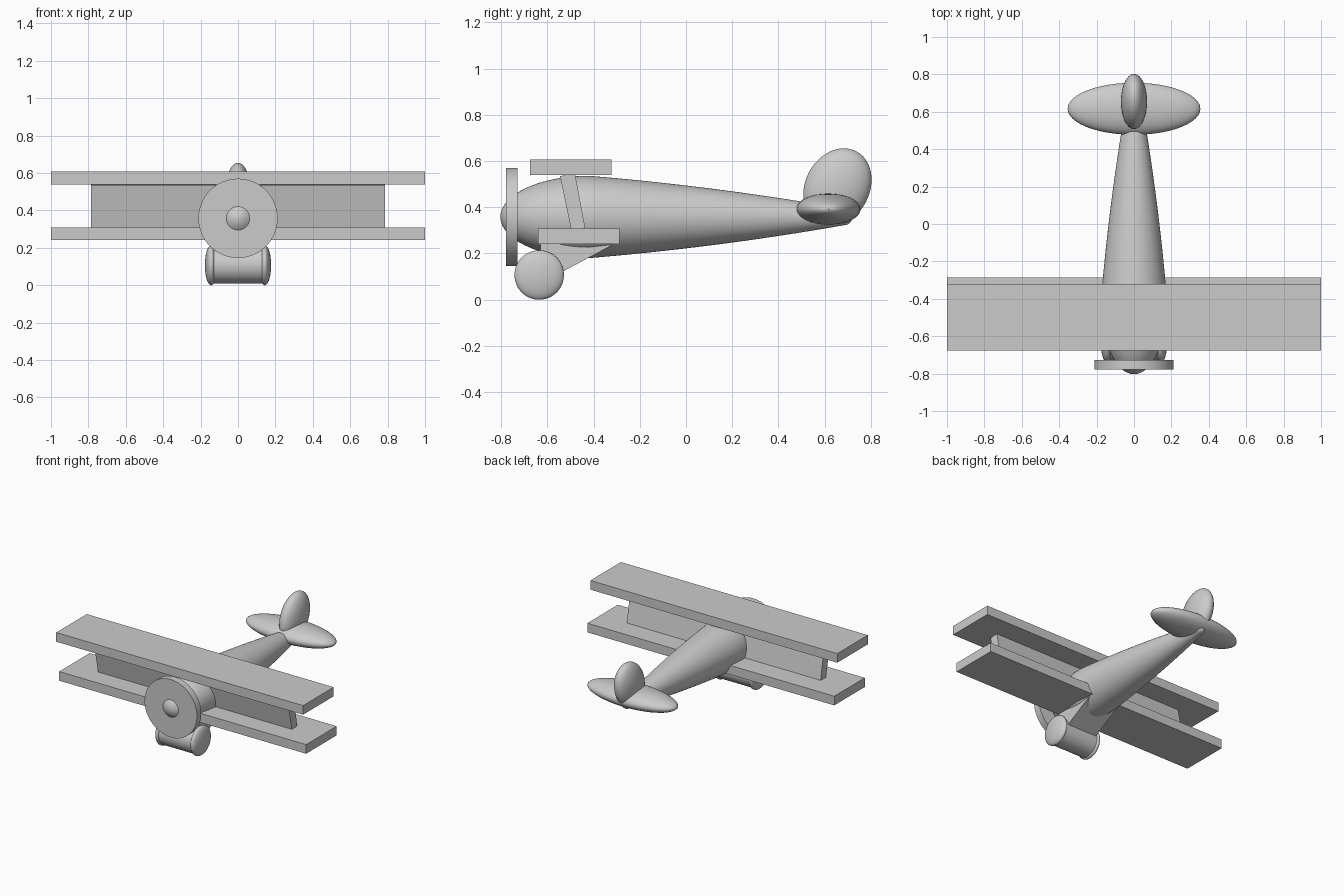
import bpy, bmesh, math
from mathutils import Matrix, Vector

default = bpy.data.objects.get("Cube")
if default:
    bpy.data.objects.remove(default, do_unlink=True)

grey = bpy.data.materials.new("plain grey")
grey.use_nodes = True
colour = (0.6, 0.6, 0.6, 1)
grey.diffuse_color = colour
grey.node_tree.nodes["Principled BSDF"].inputs["Base Color"].default_value = colour

AXIS_Z = 0.358


def finish(bm, name, smooth=False):
    bmesh.ops.recalc_face_normals(bm, faces=bm.faces)
    mesh = bpy.data.meshes.new(name)
    bm.to_mesh(mesh)
    bm.free()
    mesh.materials.append(grey)
    obj = bpy.data.objects.new(name, mesh)
    bpy.context.collection.objects.link(obj)
    if smooth:
        bpy.ops.object.select_all(action='DESELECT')
        obj.select_set(True)
        bpy.context.view_layer.objects.active = obj
        bpy.ops.object.shade_smooth_by_angle(angle=math.radians(35))
    return obj


def prism(name, outline, half_width):
    """Extrude a (y, z) outline across x, symmetric about the middle."""
    bm = bmesh.new()
    face = bm.faces.new([bm.verts.new((-half_width, y, z)) for y, z in outline])
    out = bmesh.ops.extrude_face_region(bm, geom=[face])
    verts = [v for v in out["geom"] if isinstance(v, bmesh.types.BMVert)]
    bmesh.ops.translate(bm, verts=verts, vec=(2 * half_width, 0, 0))
    return finish(bm, name)


def box_outline(y0, y1, z0, z1):
    return [(y0, z0), (y1, z0), (y1, z1), (y0, z1)]


def ellipsoid(name, centre, radii, tilt=0):
    bm = bmesh.new()
    bmesh.ops.create_uvsphere(bm, u_segments=48, v_segments=24, radius=1)
    bm.transform(Matrix.Translation(centre) @ Matrix.Rotation(tilt, 4, 'X')
                 @ Matrix.Diagonal((*radii, 1)))
    return finish(bm, name, True)


def cylinder(name, centre, radius, depth, axis):
    bm = bmesh.new()
    bmesh.ops.create_cone(bm, cap_ends=True, segments=64, radius1=radius,
                          radius2=radius, depth=depth)
    turn = Vector((0, 0, 1)).rotation_difference(Vector(axis)).to_matrix().to_4x4()
    bm.transform(Matrix.Translation(centre) @ turn)
    return finish(bm, name, True)


def lathe(name, profile, z, steps=64):
    """Spin a (y, radius) profile about the y direction at height z."""
    bm = bmesh.new()
    verts = [bm.verts.new((r, y, z)) for y, r in profile]
    edges = [bm.edges.new(pair) for pair in zip(verts, verts[1:])]
    bmesh.ops.spin(bm, geom=verts + edges, cent=(0, 0, z), axis=(0, 1, 0),
                   angle=2 * math.pi, steps=steps)
    bmesh.ops.remove_doubles(bm, verts=bm.verts, dist=1e-5)
    return finish(bm, name, True)


# Fuselage: elliptical nose, gently tapering body, rounded tail tip
WIDEST, RADIUS, NOSE = -0.42, 0.178, 0.383
profile = []
for i in range(17):
    a = i / 16 * math.pi / 2
    profile.append((WIDEST - NOSE * math.cos(a), RADIUS * math.sin(a)))
for i in range(1, 19):
    s = 1.1 * i / 18
    profile.append((WIDEST + s, RADIUS - 0.0825 * s - 0.042 * s * s))
end_y, end_r = profile[-1]
for i in range(1, 7):
    a = i / 6 * math.pi / 2
    profile.append((end_y + 0.04 * math.sin(a), end_r * math.cos(a)))
lathe("fuselage", profile, AXIS_Z)

# Propeller disc
cylinder("propeller_disc", (0, -0.753, AXIS_Z), 0.212, 0.05, (0, 1, 0))

# Wings and the slanted panel between them
prism("upper_wing", box_outline(-0.675, -0.322, 0.54, 0.607), 1.0)
prism("lower_wing", box_outline(-0.64, -0.287, 0.241, 0.308), 1.0)
prism("wing_panel", [(-0.496, 0.3), (-0.436, 0.31), (-0.48, 0.545), (-0.545, 0.535)], 0.785)

# Tail surfaces
ellipsoid("tailplane", (0, 0.616, 0.392), (0.355, 0.139, 0.068))
ellipsoid("tail_fin", (0, 0.655, 0.487), (0.07, 0.139, 0.175), math.radians(-28))

# Landing gear: bracket, axle drum and bulging wheels
prism("gear_bracket", [(-0.63, 0.12), (-0.54, 0.118), (-0.2, 0.3), (-0.63, 0.3)], 0.12)
cylinder("axle_drum", (0, -0.635, 0.107), 0.098, 0.29, (1, 0, 0))
for side, x in (("left", 0.143), ("right", -0.143)):
    ellipsoid(side + "_wheel", (x, -0.635, 0.107), (0.034, 0.107, 0.107))
